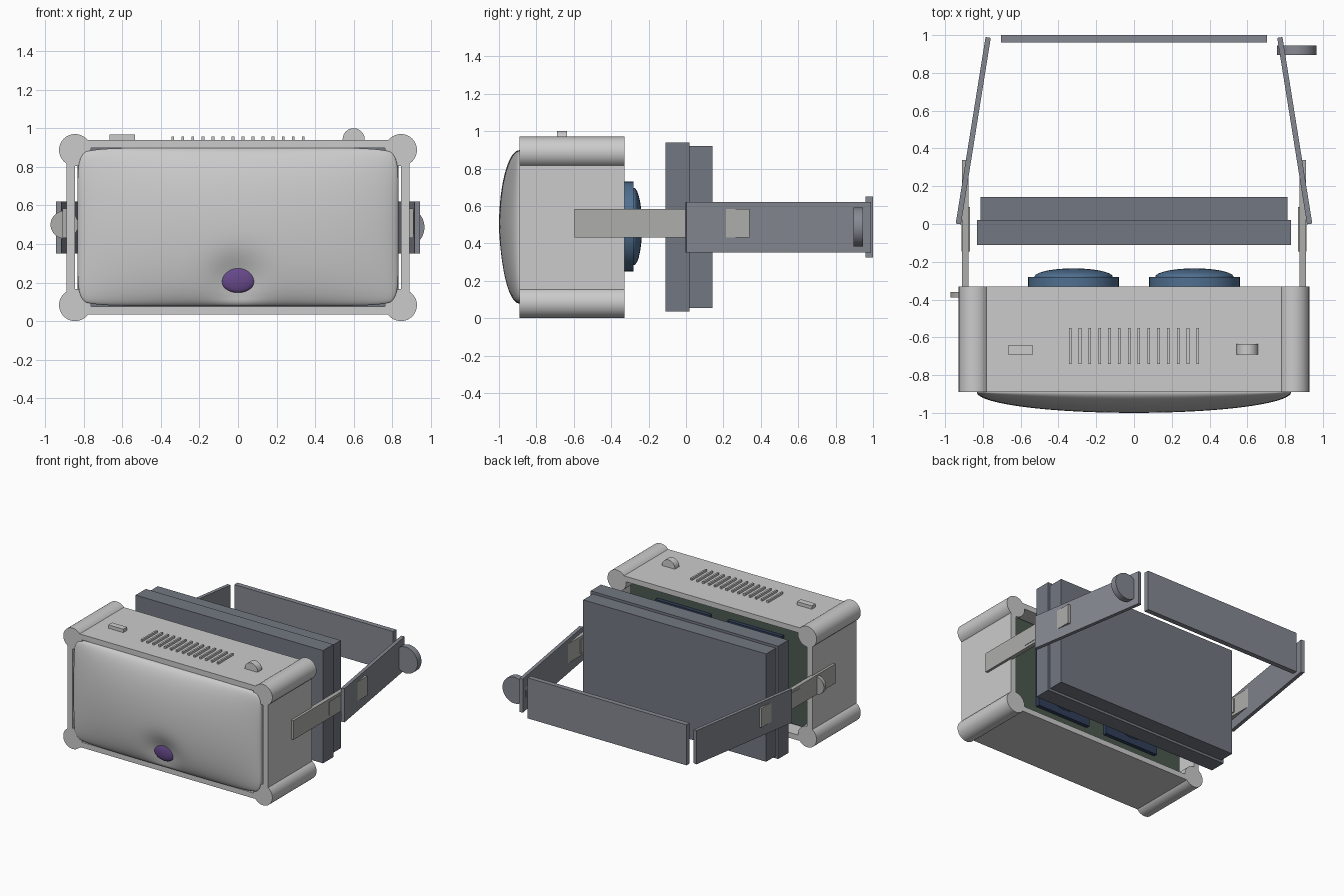
import bpy, bmesh, math
from mathutils import Vector

if "Cube" in bpy.data.objects:
    bpy.data.objects.remove(bpy.data.objects["Cube"])


def material(name, rgb):
    m = bpy.data.materials.new(name)
    m.diffuse_color = (*rgb, 1)
    m.use_nodes = True
    m.node_tree.nodes["Principled BSDF"].inputs["Base Color"].default_value = m.diffuse_color
    return m


FOAM = material("foam_grey", (0.17, 0.185, 0.22))
STRAP = material("strap_grey", (0.24, 0.25, 0.29))
ARM = material("arm_grey", (0.42, 0.42, 0.41))
BOARD = material("board_green", (0.07, 0.10, 0.08))
GLASS = material("lens_blue", (0.08, 0.16, 0.28))
SCREEN = material("screen_navy", (0.03, 0.05, 0.10))
PURPLE = material("sensor_purple", (0.14, 0.07, 0.27))


def finish(name, bm, mat=None, smooth=True):
    bmesh.ops.recalc_face_normals(bm, faces=bm.faces)
    me = bpy.data.meshes.new(name)
    bm.to_mesh(me)
    bm.free()
    ob = bpy.data.objects.new(name, me)
    bpy.context.collection.objects.link(ob)
    if mat:
        me.materials.append(mat)
    if smooth:
        bpy.ops.object.select_all(action='DESELECT')
        ob.select_set(True)
        bpy.context.view_layer.objects.active = ob
        bpy.ops.object.shade_smooth_by_angle(angle=math.radians(35))
    return ob


def box(name, x, y, z, mat=None):
    """Box from (min, max) ranges on each axis."""
    bm = bmesh.new()
    bmesh.ops.create_cube(bm, size=1)
    for v in bm.verts:
        v.co = Vector([(a + b) / 2 + c * (b - a) for (a, b), c in zip((x, y, z), v.co)])
    return finish(name, bm, mat, smooth=False)


def disc(name, x, z, r, y0, y1, mat=None):
    """Cylinder with its axis along y."""
    bm = bmesh.new()
    bmesh.ops.create_cone(bm, cap_ends=True, segments=48, radius1=r, radius2=r, depth=y1 - y0)
    for v in bm.verts:
        v.co = Vector((x + v.co.x, (y0 + y1) / 2 + v.co.z, z + v.co.y))
    return finish(name, bm, mat)


def ellipsoid(name, centre, radii, mat):
    bm = bmesh.new()
    bmesh.ops.create_uvsphere(bm, u_segments=48, v_segments=24, radius=1)
    for v in bm.verts:
        v.co = Vector([c + r * k for c, r, k in zip(centre, radii, v.co)])
    return finish(name, bm, mat)


# Housing: open frame of four walls with round corner posts
Y0, Y1 = -0.89, -0.33
box("top_wall", (-0.845, 0.845), (Y0, Y1), (0.897, 0.94))
box("bottom_wall", (-0.845, 0.845), (Y0, Y1), (0.033, 0.076))
for s, side in ((-1, "left"), (1, "right")):
    box(side + "_wall", sorted((s * 0.845, s * 0.89)), (Y0, Y1), (0.083, 0.887))
    for z, level in ((0.083, "lower"), (0.887, "upper")):
        disc(f"{level}_{side}_corner_post", s * 0.845, z, 0.083, Y0, Y1)

# Domed front cover with a dent around the sensor
bm = bmesh.new()
NX, NZ = 80, 56
rows = []
for j in range(NZ + 1):
    v = math.sin(math.pi * (j / NZ - 0.5))
    row = []
    for i in range(NX + 1):
        u = math.sin(math.pi * (i / NX - 0.5))
        pull = 1 - 0.05 * (u * v) ** 8
        x, z = 0.832 * u * pull, 0.488 + 0.41 * v * pull
        h = 0.11 * math.sqrt(max(0, (1 - u * u) * (1 - v * v)))
        h -= 0.045 * math.exp(-(x / 0.13) ** 2 - ((z - 0.22) / 0.12) ** 2) * min(1, h / 0.05)
        row.append(bm.verts.new((x, -0.89 - h, z)))
    rows.append(row)
for a, b in zip(rows, rows[1:]):
    for i in range(NX):
        bm.faces.new((a[i], a[i + 1], b[i + 1], b[i]))
# short skirt running back into the housing
rim = [e for e in bm.edges if e.is_boundary]
new = bmesh.ops.extrude_edge_only(bm, edges=rim)["geom"]
for g in new:
    if isinstance(g, bmesh.types.BMVert):
        g.co.y = -0.86
finish("front_cover", bm)
ellipsoid("front_sensor", (0, -0.93, 0.22), (0.092, 0.025, 0.073), PURPLE)

# Vents, button and dial on top
for i in range(14):
    x = -0.338 + i * 0.052
    box(f"vent_slat_{i + 1}", (x - 0.007, x + 0.007), (-0.74, -0.55), (0.93, 0.957))
box("top_button", (-0.667, -0.535), (-0.69, -0.642), (0.93, 0.967))
disc("top_dial", 0.6, 0.943, 0.057, -0.69, -0.635)

# Circuit board, screens and lenses
box("circuit_board", (-0.8, 0.8), (-0.48, -0.44), (0.09, 0.88), BOARD)
for s, side in ((-1, "left"), (1, "right")):
    x = s * 0.32
    box(side + "_screen", (x - 0.24, x + 0.24), (-0.44, -0.41), (0.2, 0.78), SCREEN)
    disc(side + "_lens_ring", x, 0.49, 0.24, -0.41, -0.28, GLASS)
    ellipsoid(side + "_lens", (x, -0.28, 0.49), (0.207, 0.045, 0.207), GLASS)

# Face cushion in two layers
box("cushion_front", (-0.832, 0.832), (-0.11, 0.02), (0.035, 0.94), FOAM)
box("cushion_back", (-0.812, 0.812), (0.02, 0.143), (0.055, 0.92), FOAM)

# Side arms and angled straps
for s, side in ((-1, "left"), (1, "right")):
    box(side + "_arm", sorted((s * 0.877, s * 0.91)), (-0.595, 0.34), (0.43, 0.585), ARM)
    box(side + "_arm_clip", sorted((s * 0.868, s * 0.914)), (-0.145, 0.09), (0.452, 0.565), ARM)
    strap = box(side + "_strap", (-0.014, 0.014), (-0.5, 0.5), (-0.135, 0.135), STRAP)
    strap.location = (s * 0.851, 0.494, 0.486)
    strap.rotation_euler.z = s * math.atan(0.16)

# Rear strap and adjusters
box("rear_strap", (-0.705, 0.705), (0.96, 1.0), (0.325, 0.65), STRAP)
disc("strap_adjuster", 0.862, 0.487, 0.105, 0.895, 0.945, STRAP)
disc("arm_knob", -0.9, 0.5, 0.072, -0.39, -0.36, ARM)
